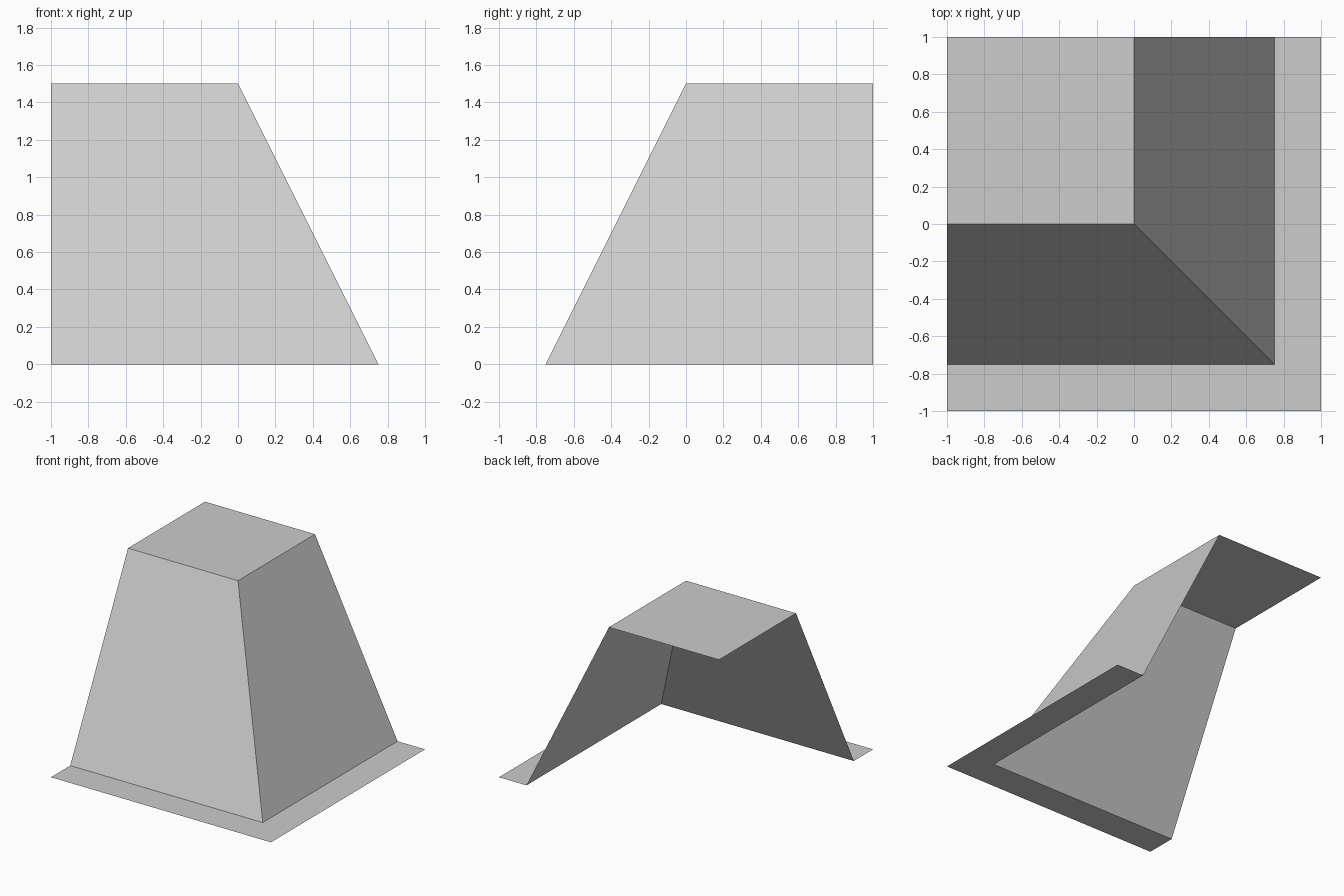
import bpy
import bmesh

cube = bpy.data.objects.get("Cube")
if cube:
    bpy.data.objects.remove(cube, do_unlink=True)

GREY = (0.604, 0.604, 0.604, 1.0)
HEIGHT = 1.5

grey = bpy.data.materials.new("light grey")
grey.use_nodes = True
grey.diffuse_color = GREY
grey.node_tree.nodes["Principled BSDF"].inputs["Base Color"].default_value = GREY


def corner_line(offset, z):
    """Line that runs along the front, turns the corner and runs to the back."""
    return [(-1, -offset, z), (offset, -offset, z), (offset, 1, z)]


def make_part(name, quads):
    bm = bmesh.new()
    for quad in quads:
        bm.faces.new([bm.verts.new(co) for co in quad])
    bmesh.ops.remove_doubles(bm, verts=bm.verts, dist=0.0001)
    mesh = bpy.data.meshes.new(name)
    bm.to_mesh(mesh)
    bm.free()
    mesh.materials.append(grey)
    obj = bpy.data.objects.new(name, mesh)
    bpy.context.collection.objects.link(obj)


def strip(outer, inner):
    """Quads between two corner lines, facing up and out."""
    return [(outer[i], outer[i + 1], inner[i + 1], inner[i]) for i in range(2)]


rim = corner_line(0, HEIGHT)
foot = corner_line(0.75, 0)
edge = corner_line(1, 0)

# Flat top, two sloping walls and the flange on the ground; back and right stay open
make_part("top_panel", [rim + [(-1, 1, HEIGHT)]])
make_part("sloped_walls", strip(foot, rim))
make_part("ground_flange", strip(edge, foot))
